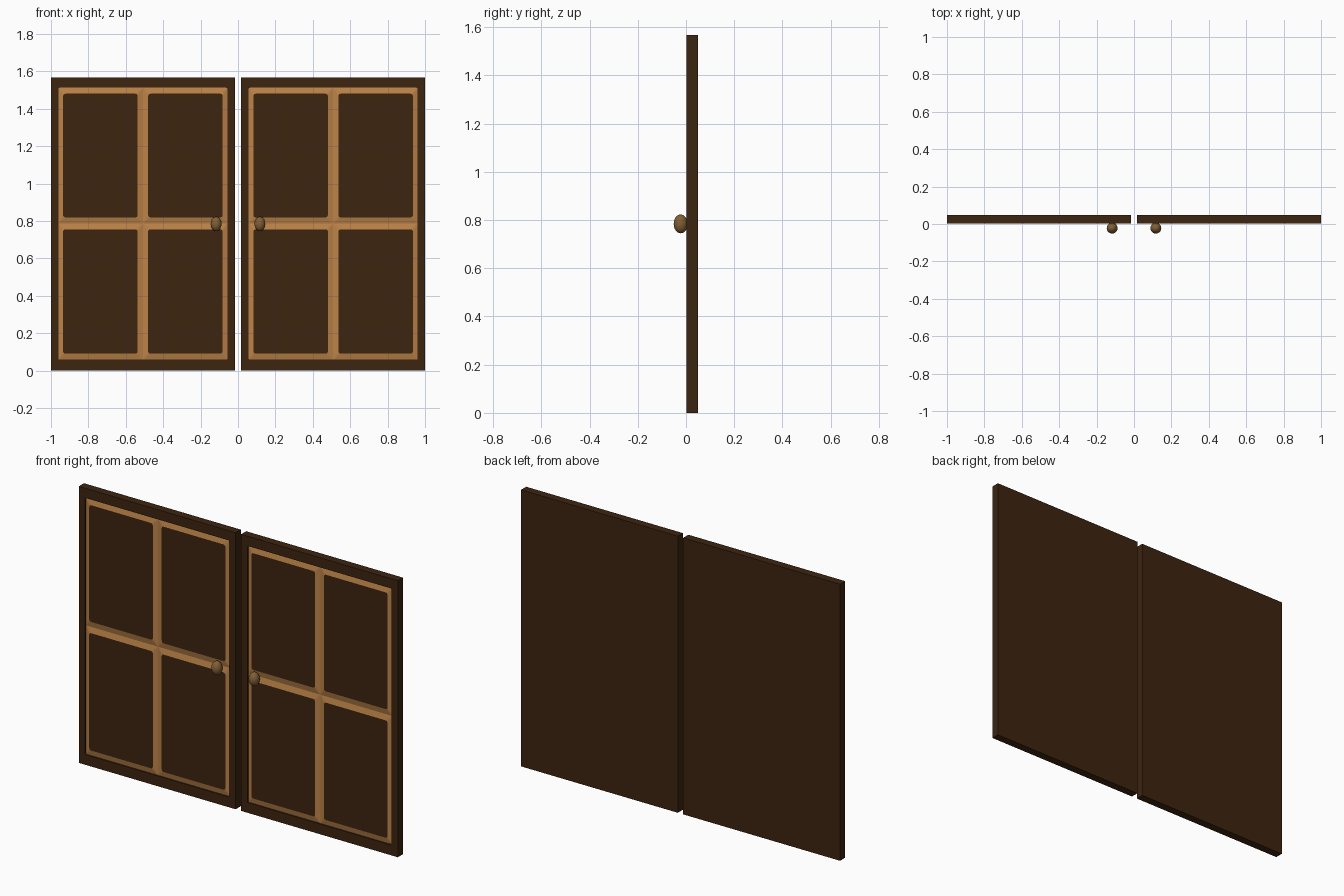
import bpy, bmesh, math

if "Cube" in bpy.data.objects:
    bpy.data.objects.remove(bpy.data.objects["Cube"])


def material(name, rgb):
    m = bpy.data.materials.new(name)
    m.diffuse_color = (*rgb, 1)
    m.use_nodes = True
    m.node_tree.nodes["Principled BSDF"].inputs["Base Color"].default_value = m.diffuse_color
    return m


DARK = material("dark wood", (0.047, 0.018, 0.005))
TRIM = material("light wood", (0.50, 0.225, 0.065))
KNOB = material("knob brown", (0.22, 0.115, 0.036))

H = 1.567                            # door height
BACK, FACE, FLOOR = 0.049, 0.003, 0.011   # y of back, front face, groove floor


def loop(bm, x0, x1, z0, z1, y, r=0.0, seg=0):
    """Rectangle of verts in the xz plane, optionally with rounded corners."""
    pts = []
    for cx, cz, a in ((x1 - r, z1 - r, 0), (x0 + r, z1 - r, 90),
                      (x0 + r, z0 + r, 180), (x1 - r, z0 + r, 270)):
        for i in range(seg + 1):
            t = math.radians(a + (90 * i / seg if seg else 0))
            pts.append((cx + r * math.cos(t), y, cz + r * math.sin(t)) if seg
                       else (cx, y, cz))
    return [bm.verts.new(p) for p in pts]


def bridge(bm, a, b, mat=0):
    n = len(a)
    for i in range(n):
        f = bm.faces.new((a[i], a[(i + 1) % n], b[(i + 1) % n], b[i]))
        f.material_index = mat


def finish(bm, name, mats, recalc=True):
    if recalc:
        bmesh.ops.recalc_face_normals(bm, faces=bm.faces)
    me = bpy.data.meshes.new(name)
    bm.to_mesh(me)
    bm.free()
    for m in mats:
        me.materials.append(m)
    ob = bpy.data.objects.new(name, me)
    bpy.context.collection.objects.link(ob)
    return ob


for side, x0, x1 in (("left", -1.0, -0.017), ("right", 0.017, 1.0)):
    # door slab with a shallow recess whose floor is light wood
    a0, a1, b0, b1 = x0 + 0.04, x1 - 0.04, 0.058, H - 0.055
    bm = bmesh.new()
    back = loop(bm, x0, x1, 0, H, BACK)
    front = loop(bm, x0, x1, 0, H, FACE)
    lip = loop(bm, a0, a1, b0, b1, FACE, 0.006, 4)
    base = loop(bm, a0, a1, b0, b1, FLOOR, 0.006, 4)
    bm.faces.new(back)
    bridge(bm, back, front)
    n = 5
    for c in range(4):               # front border, corner fans and sides
        for i in range(n - 1):
            bm.faces.new((front[c], lip[c * n + i], lip[c * n + i + 1]))
        d = (c + 1) % 4
        bm.faces.new((front[c], lip[c * n + n - 1], lip[d * n], front[d]))
    bridge(bm, lip, base)
    bm.faces.new(base).material_index = 1
    finish(bm, side + "_door", (DARK, TRIM))

    # four raised panels with sloping light wood edges
    xm, zm = (x0 + x1) / 2, 0.787
    for col, (p0, p1, l, r) in (("outer" if side == "left" else "inner",
                                 (a0, xm, 0.025, 0.028)),
                                ("inner" if side == "left" else "outer",
                                 (xm, a1, 0.028, 0.025))):
        for row, (q0, q1) in (("lower", (b0, zm)), ("upper", (zm, b1))):
            bm = bmesh.new()
            low = loop(bm, p0, p1, q0, q1, FLOOR - 0.0005, 0.005, 4)
            high = loop(bm, p0 + l, p1 - r, q0 + 0.032, q1 - 0.032,
                        FACE + 0.0005, 0.012, 4)
            bridge(bm, low, high, 1)
            bm.faces.new(high)
            for f in bm.faces:       # make every face look to the front
                f.normal_update()
                if f.normal.y > 0:
                    f.normal_flip()
            finish(bm, f"{side}_{col}_{row}_panel", (DARK, TRIM), False)

    # egg-shaped knob
    bm = bmesh.new()
    bmesh.ops.create_uvsphere(bm, u_segments=20, v_segments=12, radius=1)
    knob = finish(bm, side + "_knob", (KNOB,))
    knob.data.shade_smooth()
    knob.scale = (0.029, 0.029, 0.039)
    knob.location = (-0.117 if side == "left" else 0.117, -0.022, 0.784)
